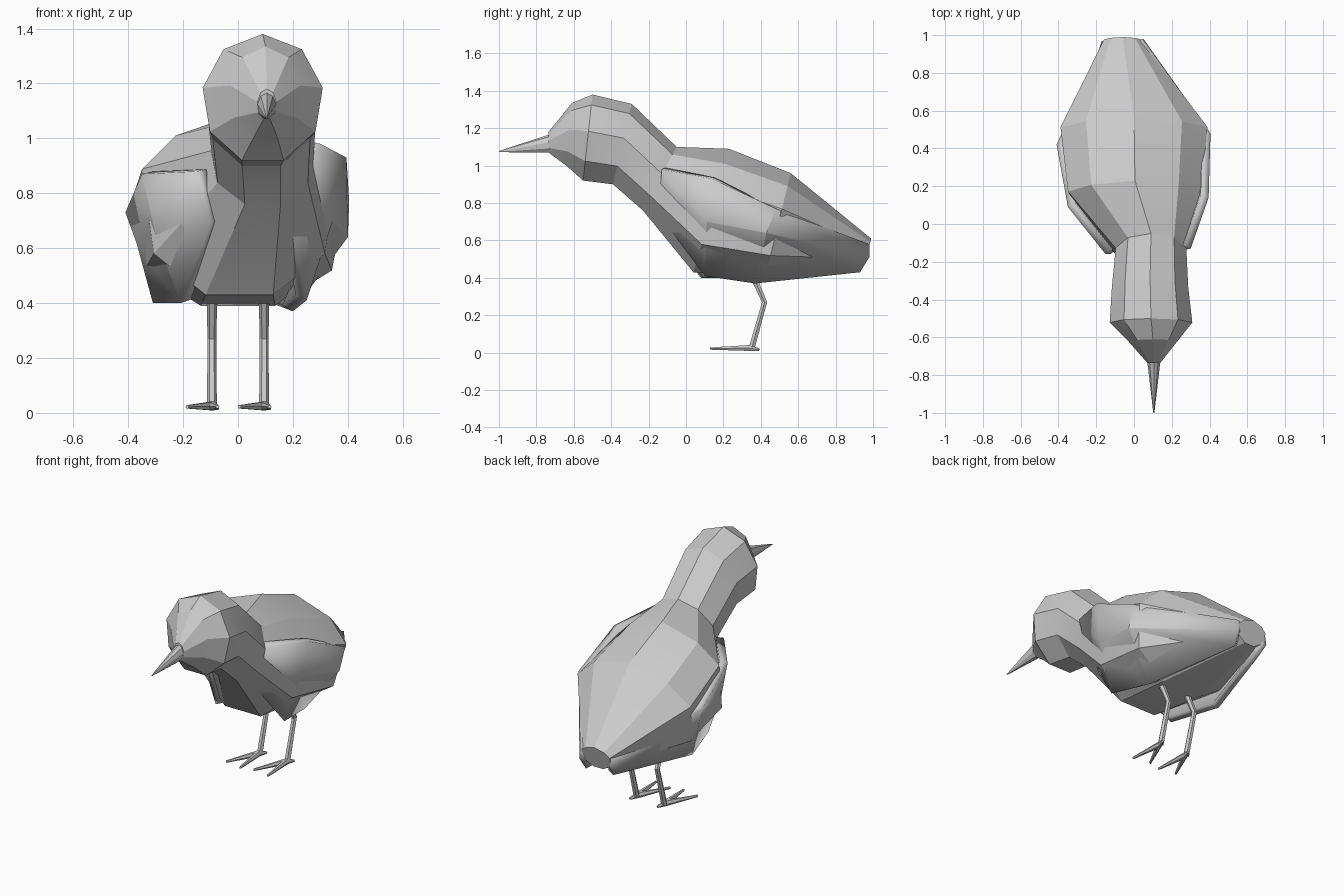
import bpy, math

if "Cube" in bpy.data.objects:
    bpy.data.objects.remove(bpy.data.objects["Cube"])


def make_mesh(name, verts, faces, thickness=0):
    mesh = bpy.data.meshes.new(name)
    mesh.from_pydata(verts, [], faces)
    ob = bpy.data.objects.new(name, mesh)
    bpy.context.collection.objects.link(ob)
    if thickness:
        mod = ob.modifiers.new("thickness", 'SOLIDIFY')
        mod.thickness = thickness
        mod.offset = -1
    bpy.ops.object.select_all(action='DESELECT')
    ob.select_set(True)
    bpy.context.view_layer.objects.active = ob
    bpy.ops.object.shade_smooth_by_angle(angle=math.radians(20))
    return ob


def loft(name, rings, n=9):
    """Rings: top y, top z, bottom y, bottom z, centre x, half width, lift of the widest points."""
    verts, faces = [], []
    low = math.cos(math.pi * (n - 1) / n)
    for ty, tz, by, bz, cx, w, lift in rings:
        for k in range(n):
            a = 2 * math.pi * k / n
            t = (math.cos(a) - low) / (1 - low)
            if k in (2, n - 2):
                t += lift
            verts.append((cx + w * math.sin(a), by + (ty - by) * t, bz + (tz - bz) * t))
    for r in range(len(rings) - 1):
        for k in range(n):
            a, b = r * n + k, r * n + (k + 1) % n
            faces.append((a, a + n, b + n, b))
    faces.append(tuple(range(n)))
    last = (len(rings) - 1) * n
    faces.append(tuple(last + k for k in reversed(range(n))))
    return make_mesh(name, verts, faces)


def wing(name, rows, flip):
    m = len(rows[0])
    verts = [p for row in rows for p in row]
    faces = []
    for i in range(len(rows) - 1):
        for j in range(m - 1):
            a = i * m + j
            f = (a, a + m, a + m + 1, a + 1)
            faces.append(f[::-1] if flip else f)
    return make_mesh(name, verts, faces, 0.045)


def rod(name, points, radii):
    cu = bpy.data.curves.new(name, 'CURVE')
    cu.dimensions = '3D'
    cu.bevel_depth = 1
    cu.bevel_resolution = 1
    cu.use_fill_caps = True
    sp = cu.splines.new('POLY')
    sp.points.add(len(points) - 1)
    sp.use_smooth = False
    for p, co, r in zip(sp.points, points, radii):
        p.co = (*co, 1)
        p.radius = r
    ob = bpy.data.objects.new(name, cu)
    bpy.context.collection.objects.link(ob)
    return ob


# Head, neck and torso in one faceted skin
loft("body", [
    (-0.735, 1.18, -0.735, 1.07, 0.105, 0.035, 0),
    (-0.61, 1.335, -0.64, 1.00, 0.10, 0.13, 0),
    (-0.50, 1.38, -0.55, 0.92, 0.09, 0.222, 0),
    (-0.29, 1.33, -0.39, 0.90, 0.085, 0.205, 0),
    (-0.05, 1.10, -0.23, 0.76, 0.09, 0.19, 0),
    (0.23, 1.09, 0.04, 0.43, 0.005, 0.36, 0.12),
    (0.56, 0.96, 0.42, 0.39, 0.0, 0.395, 0.09),
    (0.99, 0.61, 0.95, 0.47, -0.06, 0.10, 0.1)])

# Beak
loft("beak", [
    (-1.0, 1.078, -1.0, 1.072, 0.105, 0.003, 0),
    (-0.72, 1.17, -0.72, 1.07, 0.105, 0.036, 0)])

# Folded wings (top, middle and lower rows, front to tail)
wing("right_wing", [
    [(0.30, -0.13, 0.98), (0.395, 0.14, 0.93), (0.405, 0.48, 0.77), (0.045, 0.98, 0.58)],
    [(0.25, -0.14, 0.84), (0.345, 0.11, 0.70), (0.40, 0.43, 0.64), (0.05, 0.98, 0.51)],
    [(0.19, -0.11, 0.69), (0.25, 0.10, 0.41), (0.20, 0.37, 0.37), (0.04, 0.93, 0.43)]],
    False)
wing("left_wing", [
    [(-0.15, -0.16, 0.88), (-0.35, 0.09, 0.87), (-0.41, 0.42, 0.73), (-0.16, 0.97, 0.56)],
    [(-0.125, -0.16, 0.78), (-0.30, 0.08, 0.65), (-0.37, 0.40, 0.62), (-0.17, 0.97, 0.50)],
    [(-0.10, -0.14, 0.69), (-0.21, 0.08, 0.40), (-0.31, 0.38, 0.40), (-0.15, 0.93, 0.44)]],
    True)

# Legs and feet
for side, x in (("left", -0.095), ("right", 0.095)):
    rod(side + "_leg", [(x, 0.34, 0.45), (x, 0.42, 0.27), (x, 0.35, 0.02)],
        [0.02, 0.016, 0.018])
    for part, dx, y, z in (("outer_toe", -0.09, 0.15, 0.022),
                           ("inner_toe", 0.02, 0.13, 0.022),
                           ("back_toe", 0.02, 0.39, 0.016)):
        rod(side + "_" + part, [(x, 0.34, 0.025), (x + dx, y, z)], [0.018, 0.007])
